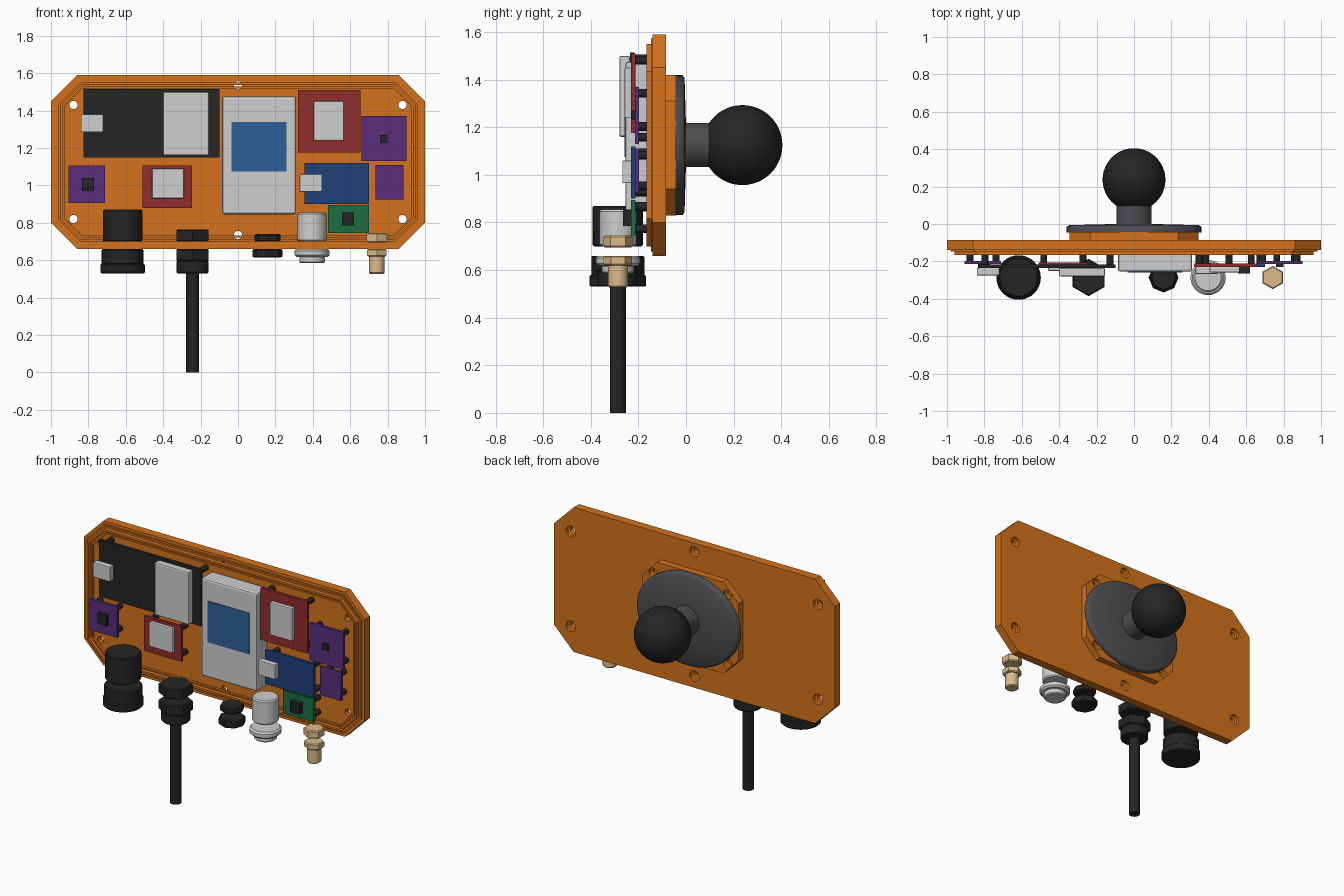
import bpy, bmesh, math

if "Cube" in bpy.data.objects:
    bpy.data.objects.remove(bpy.data.objects["Cube"])


def material(name, r, g, b):
    m = bpy.data.materials.new(name)
    m.use_nodes = True
    m.diffuse_color = (r, g, b, 1)
    m.node_tree.nodes["Principled BSDF"].inputs["Base Color"].default_value = (r, g, b, 1)
    return m


ORANGE = material("orange", 0.66, 0.17, 0.012)
BLACK = material("black", 0.018, 0.018, 0.019)
GREY = material("light grey", 0.62, 0.62, 0.63)
STEEL = material("dark grey", 0.075, 0.075, 0.08)
SCREEN = material("screen blue", 0.027, 0.12, 0.31)
NAVY = material("board blue", 0.014, 0.052, 0.19)
RED = material("board red", 0.29, 0.025, 0.025)
PURPLE = material("board purple", 0.105, 0.027, 0.2)
GREEN = material("board green", 0.012, 0.15, 0.056)
BRASS = material("brass", 0.72, 0.5, 0.25)


def finish(name, bm, mat, smooth=None):
    bmesh.ops.recalc_face_normals(bm, faces=bm.faces)
    mesh = bpy.data.meshes.new(name)
    bm.to_mesh(mesh)
    bm.free()
    mesh.materials.append(mat)
    if smooth:
        mesh.shade_smooth()
        mesh.set_sharp_from_angle(angle=math.radians(smooth))
    ob = bpy.data.objects.new(name, mesh)
    bpy.context.collection.objects.link(ob)
    return ob


def box(name, x0, x1, z0, z1, y0, y1, mat, bevel=0.0):
    bm = bmesh.new()
    bmesh.ops.create_cube(bm, size=1)
    for v in bm.verts:
        v.co = (x1 if v.co.x > 0 else x0, y1 if v.co.y > 0 else y0, z1 if v.co.z > 0 else z0)
    if bevel:
        bmesh.ops.bevel(bm, geom=bm.edges[:], offset=bevel, segments=2, profile=0.5, affect='EDGES')
    return finish(name, bm, mat)


def add_lathe(bm, profile, cx, other, axis, sides, squash=1.0):
    """Revolve (radius, height) pairs about a line parallel to y or z."""
    rings = []
    for r, h in profile:
        ring = []
        for i in range(sides):
            a = 2 * math.pi * i / sides
            u, v = r * math.sin(a), r * math.cos(a) * squash
            co = (cx + u, h, other + v) if axis == 'Y' else (cx + u, other + v, h)
            ring.append(bm.verts.new(co))
        rings.append(ring)
    for a, b in zip(rings, rings[1:]):
        for i in range(sides):
            j = (i + 1) % sides
            bm.faces.new((a[i], a[j], b[j], b[i]))
    bm.faces.new(rings[0])
    bm.faces.new(rings[-1])


def lathe(name, profile, cx, other, mat, axis='Z', sides=32, smooth=35, squash=1.0):
    bm = bmesh.new()
    add_lathe(bm, profile, cx, other, axis, sides, squash)
    return finish(name, bm, mat, smooth)


def octagon(w, h, c, cz, inset=0.0):
    w, h, c = w - inset, h - inset, c - inset * (2 - math.sqrt(2))
    q = [(w, h - c), (w - c, h)]
    pts = q + [(-x, z) for x, z in q[::-1]] + [(-x, -z) for x, z in q] + [(x, -z) for x, z in q[::-1]]
    return [(x, z + cz) for x, z in pts]


def slab(name, outline, y0, y1, mat):
    bm = bmesh.new()
    a, b = ([bm.verts.new((x, y, z)) for x, z in outline] for y in (y0, y1))
    bm.faces.new(a)
    bm.faces.new(b)
    for i in range(len(a)):
        j = (i + 1) % len(a)
        bm.faces.new((a[i], a[j], b[j], b[i]))
    return finish(name, bm, mat)


def frame(name, outer, inner, y0, y1, mat):
    bm = bmesh.new()
    loops = [[bm.verts.new((x, y, z)) for x, z in o]
             for o, y in ((outer, y0), (outer, y1), (inner, y1), (inner, y0))]
    for k in range(4):
        a, b = loops[k], loops[(k + 1) % 4]
        for i in range(len(a)):
            j = (i + 1) % len(a)
            bm.faces.new((a[i], a[j], b[j], b[i]))
    return finish(name, bm, mat)


def drill(ob, spots, back, depth, r):
    """Counterbored screw holes entering from the back face."""
    bm = bmesh.new()
    for x, z in spots:
        add_lathe(bm, [(r, back - depth), (r, back - 0.025), (r * 1.55, back - 0.02),
                       (r * 1.55, back + 0.05)], x, z, 'Y', 20)
    cutter = finish("hole_cutter", bm, ORANGE)
    cutter.hide_render = True
    mod = ob.modifiers.new("holes", 'BOOLEAN')
    mod.operation, mod.object, mod.solver = 'DIFFERENCE', cutter, 'EXACT'
    bpy.context.view_layer.objects.active = ob
    bpy.ops.object.modifier_apply(modifier=mod.name)
    bpy.data.objects.remove(cutter)


# Cover plate with raised sealing ridges
CZ, FLOOR = 1.125, -0.14


def rim(inset):
    return octagon(1.0, 0.465, 0.14, CZ, inset)


plate = slab("cover_plate", rim(0), FLOOR, -0.085, ORANGE)
drill(plate, [(sx * 0.88, CZ + sz * 0.305) for sx in (-1, 1) for sz in (-1, 1)]
      + [(0, 1.535), (0, 0.735)], -0.085, 0.1, 0.022)
frame("outer_ridge", rim(0.018), rim(0.028), -0.147, FLOOR, ORANGE)
frame("sealing_ridge", rim(0.04), rim(0.052), -0.165, FLOOR, ORANGE)
frame("inner_ridge", rim(0.062), rim(0.072), -0.155, FLOOR, ORANGE)

# Ball mount on the back
pad = slab("mount_pad", octagon(0.345, 0.295, 0.11, CZ), -0.085, -0.043, ORANGE)
drill(pad, [(sx * 0.265, CZ + sz * 0.22) for sx in (-1, 1) for sz in (-1, 1)], -0.043, 0.038, 0.02)
lathe("mount_disc", [(0.36, -0.045), (0.36, -0.014), (0.345, -0.006), (0.1, 0)], 0, CZ, STEEL,
      'Y', 64, 89, squash=0.815)
lathe("mount_neck", [(0.093, -0.02), (0.093, 0.13)], 0, CZ, STEEL, 'Y', 40)
bm = bmesh.new()
bmesh.ops.create_uvsphere(bm, u_segments=48, v_segments=24, radius=0.168)
bmesh.ops.translate(bm, verts=bm.verts, vec=(0, 0.237, CZ))
finish("mount_ball", bm, BLACK, 60)


# Circuit boards on standoffs
def board(name, x0, x1, z0, z1, front, mat, thick=0.018):
    box(name, x0, x1, z0, z1, front, front + thick, mat)
    for x in (x0 + 0.028, x1 - 0.028):
        for z in (z0 + 0.028, z1 - 0.028):
            lathe(name + "_standoff", [(0.018, FLOOR), (0.018, front + thick)], x, z, BLACK, 'Y', 12)


board("main_board", -0.825, -0.10, 1.15, 1.515, -0.235, BLACK)
box("main_board_module", -0.40, -0.155, 1.16, 1.50, -0.28, -0.235, GREY, 0.008)
box("main_board_socket", -0.84, -0.72, 1.285, 1.38, -0.275, -0.235, GREY, 0.004)
board("large_red_board", 0.32, 0.655, 1.175, 1.51, -0.23, RED)
box("large_red_chip", 0.405, 0.565, 1.24, 1.45, -0.258, -0.23, GREY, 0.004)
board("small_red_board", -0.51, -0.245, 0.88, 1.105, -0.225, RED)
box("small_red_chip", -0.46, -0.29, 0.93, 1.09, -0.25, -0.225, GREY, 0.006)
board("right_purple_board", 0.66, 0.90, 1.13, 1.37, -0.215, PURPLE)
box("right_purple_chip", 0.76, 0.80, 1.23, 1.27, -0.23, -0.215, BLACK)
board("small_purple_board", 0.735, 0.885, 0.925, 1.11, -0.215, PURPLE)
board("left_purple_board", -0.905, -0.71, 0.905, 1.105, -0.215, PURPLE)
box("left_purple_chip", -0.835, -0.77, 0.97, 1.04, -0.235, -0.215, BLACK)
board("blue_board", 0.355, 0.70, 0.90, 1.12, -0.23, NAVY)
box("blue_board_socket", 0.33, 0.45, 0.965, 1.06, -0.267, -0.23, GREY, 0.004)
board("green_board", 0.48, 0.70, 0.745, 0.895, -0.23, GREEN)
box("green_chip", 0.555, 0.62, 0.785, 0.855, -0.265, -0.23, BLACK)

# Display
box("display_case", -0.085, 0.31, 0.845, 1.475, -0.255, FLOOR, GREY, 0.012)
box("display_screen", -0.035, 0.26, 1.075, 1.34, -0.259, -0.253, SCREEN)

# Connectors along the lower edge, split where the housing wall sits
CY = -0.286


def part(name, cx, mat, z0, z1, r, sides=32, cham=0.006):
    lathe(name, [(r - cham, z0), (r, z0 + cham), (r, z1 - cham), (r - cham, z1)], cx, CY, mat,
          sides=sides, smooth=30)


part("round_plug_inner", -0.617, BLACK, 0.70, 0.87, 0.106)
part("round_plug_outer", -0.617, BLACK, 0.575, 0.66, 0.112)
part("round_plug_collar", -0.617, BLACK, 0.53, 0.58, 0.119)

part("cable_gland_nut", -0.243, BLACK, 0.70, 0.765, 0.1, 6)
part("cable_gland_body", -0.243, BLACK, 0.595, 0.66, 0.1, 6)
part("cable_gland_cap", -0.243, BLACK, 0.53, 0.598, 0.085)
lathe("cable", [(0.034, 0), (0.034, 0.56)], -0.243, CY, BLACK, sides=24)

part("vent_nut", 0.158, BLACK, 0.70, 0.74, 0.07, 8)
part("vent_cap", 0.158, BLACK, 0.615, 0.66, 0.08, 8)

part("sensor_body", 0.396, GREY, 0.70, 0.855, 0.078, cham=0.008)
part("sensor_flange", 0.396, GREY, 0.618, 0.66, 0.094, cham=0.01)
part("sensor_tip", 0.396, GREY, 0.585, 0.622, 0.068)

part("antenna_nut", 0.742, BRASS, 0.695, 0.745, 0.062, 6)
part("antenna_base", 0.742, BRASS, 0.62, 0.66, 0.06, 6)
part("antenna_thread", 0.742, BRASS, 0.527, 0.625, 0.042, 24)
